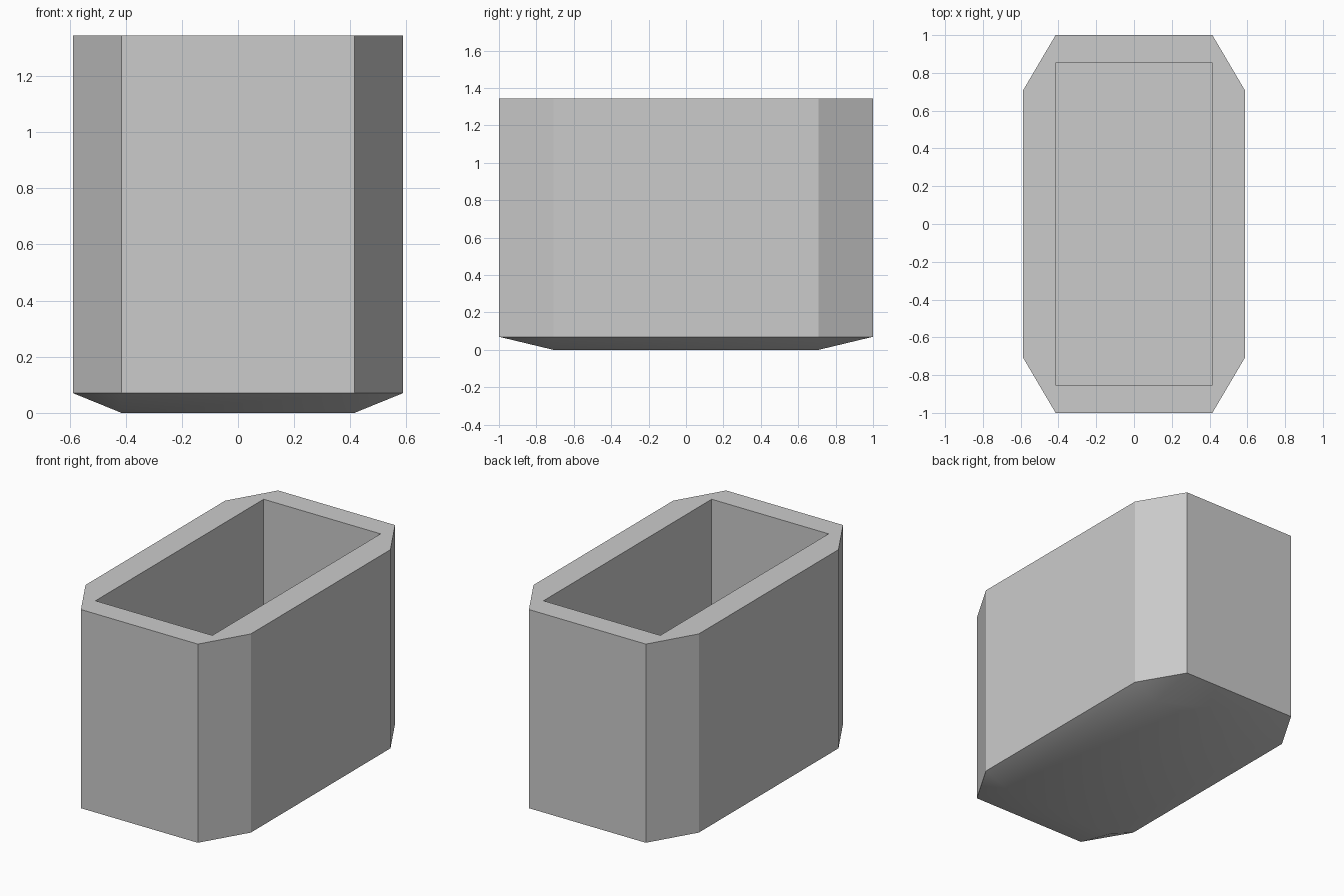
import bpy
import bmesh
import math

cube = bpy.data.objects.get("Cube")
if cube:
    bpy.data.objects.remove(cube)

HALF_X, HALF_Y = 0.587, 1.0      # outer size
CORE_X, CORE_Y = 0.415, 0.708    # where the corner cuts begin
CAVITY_Y = 0.853
TOP, SHOULDER, FLOOR = 1.345, 0.07, 0.1

grey = bpy.data.materials.new("plain_grey")
grey.use_nodes = True
colour = (0.6, 0.6, 0.6, 1)
grey.diffuse_color = colour
grey.node_tree.nodes["Principled BSDF"].inputs["Base Color"].default_value = colour

bm = bmesh.new()


def ring(points, z):
    return [bm.verts.new((x, y, z)) for x, y in points]


def bridge(lower, upper):
    """Join two rings of equal length with quads."""
    n = len(lower)
    for i in range(n):
        j = (i + 1) % n
        bm.faces.new((lower[i], lower[j], upper[j], upper[i]))


def join_rect_to_octagon(rect, octagon):
    """Each rectangle corner meets one cut corner of the octagon."""
    for i in range(4):
        a, b = octagon[2 * i], octagon[2 * i + 1]
        bm.faces.new((rect[i], a, b))
        bm.faces.new((rect[i], b, octagon[(2 * i + 2) % 8], rect[(i + 1) % 4]))


# Counter-clockwise outlines, starting at the +x +y corner
corners = [(1, 1), (-1, 1), (-1, -1), (1, -1)]
outline = []
for sx, sy in corners:
    pair = [(sx * HALF_X, sy * CORE_Y), (sx * CORE_X, sy * HALF_Y)]
    outline += pair if sx == sy else pair[::-1]
base_rect = [(sx * CORE_X, sy * CORE_Y) for sx, sy in corners]
cavity_rect = [(sx * CORE_X, sy * CAVITY_Y) for sx, sy in corners]

# Outer walls and tapered underside
shoulder = ring(outline, SHOULDER)
rim = ring(outline, TOP)
base = ring(base_rect, 0)
bridge(shoulder, rim)
join_rect_to_octagon(base, shoulder)
bm.faces.new(base)

# Rim and rectangular cavity
mouth = ring(cavity_rect, TOP)
floor = ring(cavity_rect, FLOOR)
join_rect_to_octagon(mouth, rim)
bridge(mouth, floor)
bm.faces.new(floor)

bmesh.ops.recalc_face_normals(bm, faces=bm.faces)
mesh = bpy.data.meshes.new("open_container")
bm.to_mesh(mesh)
bm.free()
mesh.materials.append(grey)

container = bpy.data.objects.new("open_container", mesh)
bpy.context.collection.objects.link(container)
bpy.ops.object.select_all(action="DESELECT")
container.select_set(True)
bpy.context.view_layer.objects.active = container
bpy.ops.object.shade_smooth_by_angle(angle=math.radians(30))
